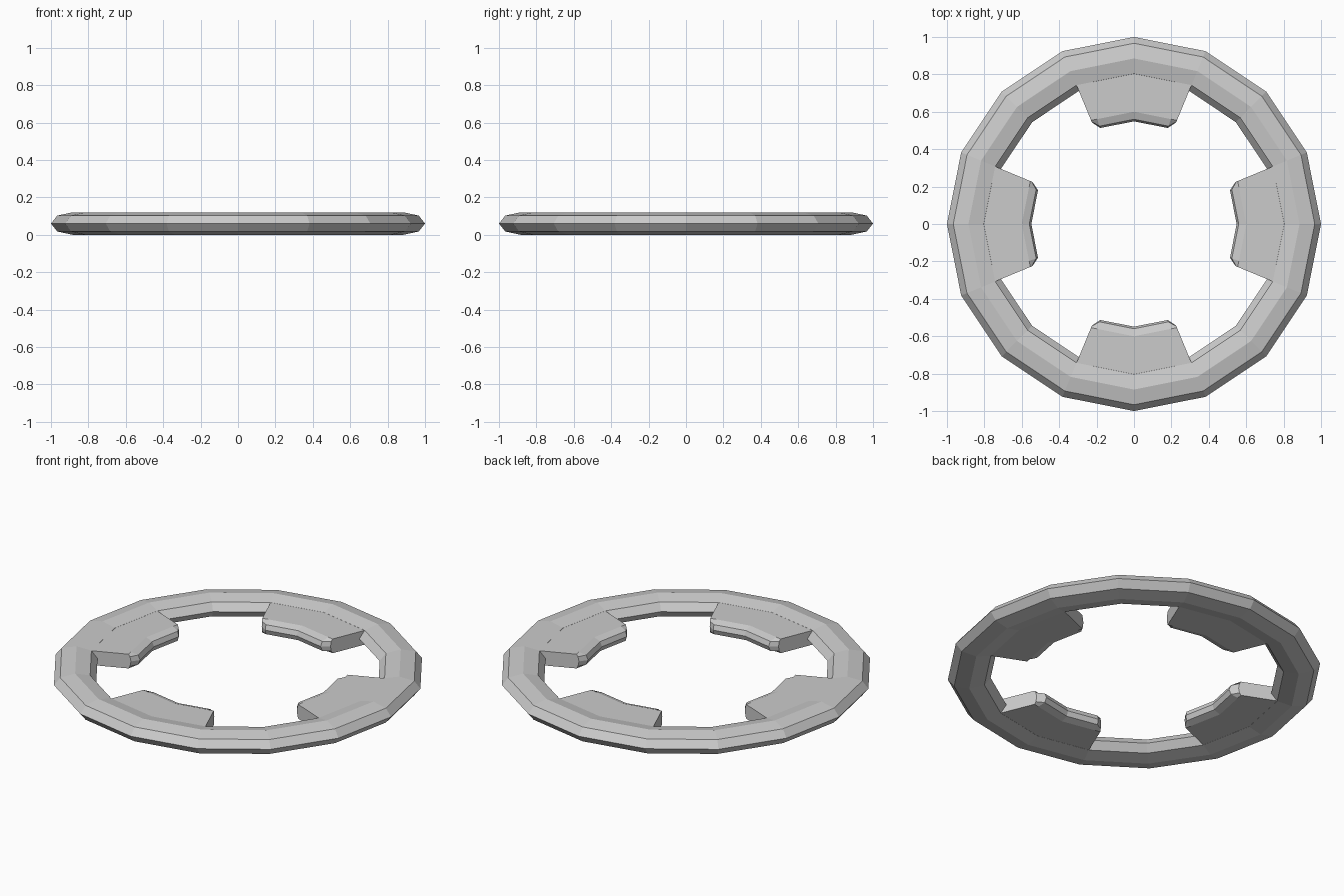
import bpy, bmesh
from math import cos, sin, pi
from mathutils import Vector

if "Cube" in bpy.data.objects:
    bpy.data.objects.remove(bpy.data.objects["Cube"])

SIDES, HALF = 16, pi / 8
MID_R, TUBE_R, TUBE_Z = 0.885, 0.115, 0.06


def finish(name, bm):
    bmesh.ops.recalc_face_normals(bm, faces=bm.faces[:])
    mesh = bpy.data.meshes.new(name)
    bm.to_mesh(mesh)
    bm.free()
    obj = bpy.data.objects.new(name, mesh)
    bpy.context.collection.objects.link(obj)
    return obj


# Outer ring: 16-sided torus with a flattened octagonal section
bm = bmesh.new()
loops = []
for i in range(SIDES):
    a = 2 * pi * i / SIDES
    loop = []
    for k in range(8):
        t = 2 * pi * k / 8
        r = MID_R + TUBE_R * cos(t)
        loop.append(bm.verts.new((r * cos(a), r * sin(a), TUBE_Z + TUBE_Z * sin(t))))
    loops.append(loop)
for i in range(SIDES):
    p, q = loops[i], loops[(i + 1) % SIDES]
    for k in range(8):
        bm.faces.new((p[k], q[k], q[(k + 1) % 8], p[(k + 1) % 8]))
finish("ring", bm)


# Inward tabs: radial sections lofted across two ring segments, bevelled tips
def section(tip):
    upper = [(0.82, 0.102)] + tip
    return upper + [(r, 2 * TUBE_Z - z) for r, z in reversed(upper) if z > TUBE_Z]


FRONT = section([(0.60, 0.102), (0.56, 0.088), (0.549, 0.06)])
SIDE = section([(0.60, 0.102), (0.592, 0.088), (0.587, 0.06)])


def column(bm, turn, side, s, profile):
    """Section placed at fraction s along the ring chord on the given side."""
    a, b = turn, turn + side * HALF
    d = Vector((cos(a), sin(a), 0)).lerp(Vector((cos(b), sin(b), 0)), s)
    return [bm.verts.new((d.x * r, d.y * r, z)) for r, z in profile]


for name, turn in (("right", 0), ("back", pi / 2), ("left", pi), ("front", 3 * pi / 2)):
    bm = bmesh.new()
    cols = [column(bm, turn, *c) for c in (
        (-1, 1, SIDE), (-1, 0.86, FRONT), (1, 0, FRONT), (1, 0.86, FRONT), (1, 1, SIDE))]
    n = len(FRONT)
    for p, q in zip(cols, cols[1:]):
        for k in range(n):
            bm.faces.new((p[k], q[k], q[(k + 1) % n], p[(k + 1) % n]))
    bm.faces.new(cols[0])
    bm.faces.new(cols[-1])
    finish(name + "_tab", bm)
